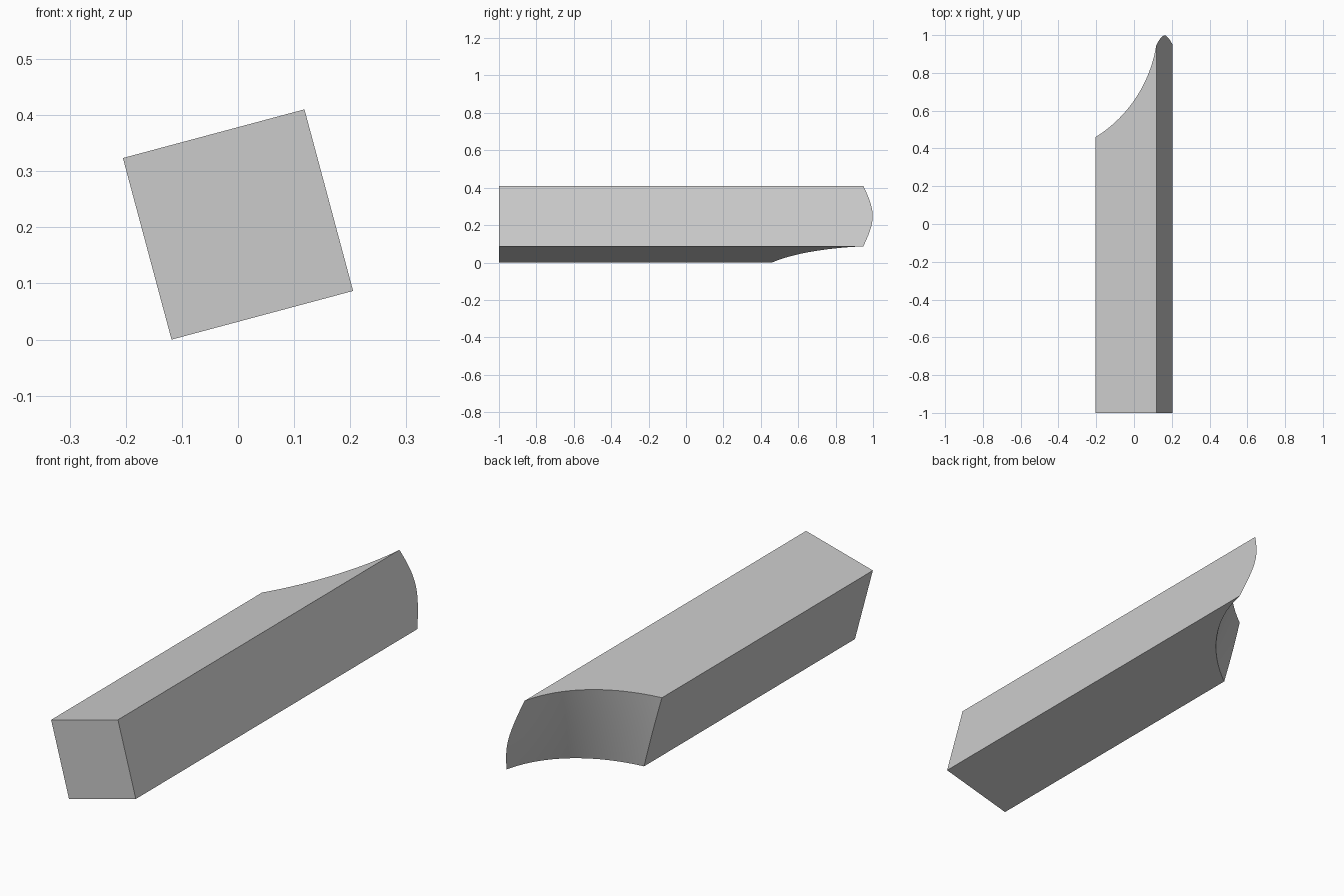
import bpy
import bmesh
import math
from mathutils import Matrix, Vector

cube = bpy.data.objects.get("Cube")
if cube:
    bpy.data.objects.remove(cube, do_unlink=True)

SIDE = 0.335                 # width of the square section
TILT = math.radians(15)      # roll of the bar about its length
CENTRE = Vector((0, 0, 0.205))
FRONT = -1.0

# Hollow of the shaped end: an arc across the bar, bowed slightly over its height
ARC_X, ARC_Y, ARC_R = -0.524, 1.063, 0.701
BOW = 0.0065


def end_y(x, z):
    bow = BOW * (1 - (2 * z / SIDE) ** 2)
    reach = min(x + bow - ARC_X, ARC_R)
    return ARC_Y - math.sqrt(ARC_R ** 2 - reach ** 2)


# Grey material
grey = bpy.data.materials.new("plain grey")
colour = (0.6, 0.6, 0.6, 1)
grey.use_nodes = True
grey.diffuse_color = colour
grey.node_tree.nodes["Principled BSDF"].inputs["Base Color"].default_value = colour

# Curved end face
bm = bmesh.new()
bmesh.ops.create_grid(bm, x_segments=32, y_segments=16, size=SIDE / 2)
for v in bm.verts:
    x, z = v.co.x, v.co.y
    v.co = (x, end_y(x, z), z)

# Long sides, drawn from the rim of the end to the flat front
rim = [e for e in bm.edges if e.is_boundary]
new = bmesh.ops.extrude_edge_only(bm, edges=rim)["geom"]
for v in new:
    if isinstance(v, bmesh.types.BMVert):
        v.co.y = FRONT

# Flat front cap
front_edges = [e for e in bm.edges if e.is_boundary]
bmesh.ops.contextual_create(bm, geom=front_edges)

# Roll the bar and lift it onto the ground
bmesh.ops.recalc_face_normals(bm, faces=bm.faces)
bm.transform(Matrix.Translation(CENTRE) @ Matrix.Rotation(-TILT, 4, "Y"))
low = min(v.co.z for v in bm.verts)
bmesh.ops.translate(bm, verts=bm.verts, vec=(0, 0, -low))
# Positive roll raises the +x edge of the top face
if max(bm.verts, key=lambda v: v.co.z).co.x < 0:
    raise ValueError("bar rolled the wrong way")

mesh = bpy.data.meshes.new("coped_bar")
bm.to_mesh(mesh)
bm.free()
mesh.materials.append(grey)
bar = bpy.data.objects.new("coped_bar", mesh)
bpy.context.collection.objects.link(bar)

# Smooth hollow with crisp bar edges
bpy.ops.object.select_all(action="DESELECT")
bar.select_set(True)
bpy.context.view_layer.objects.active = bar
bpy.ops.object.shade_smooth_by_angle(angle=math.radians(25))
